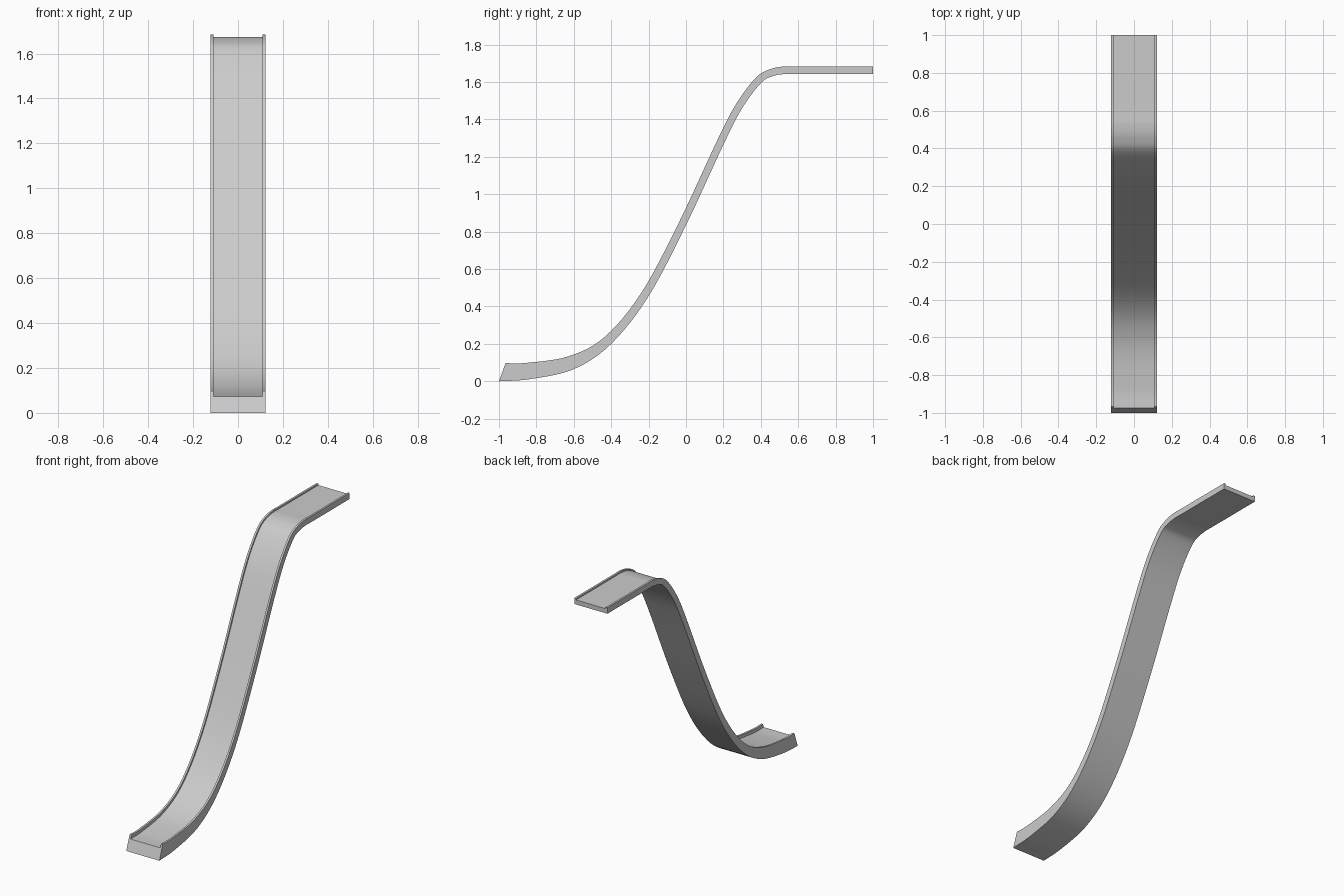
import bpy, bmesh, math
from mathutils import Vector

if "Cube" in bpy.data.objects:
    bpy.data.objects.remove(bpy.data.objects["Cube"])

# Side profile: paired underside / rim points (y, z) along the chute
PAIRS = [
    ((-1.0, 0.0), (-0.965, 0.097)), ((-0.83, 0.012), (-0.86, 0.098)),
    ((-0.6, 0.065), (-0.63, 0.133)), ((-0.4, 0.2), (-0.435, 0.237)),
    ((-0.2, 0.455), (-0.237, 0.476)), ((0.0, 0.835), (-0.036, 0.853)),
    ((0.2, 1.265), (0.164, 1.282)), ((0.3, 1.46), (0.266, 1.48)),
    ((0.4, 1.594), (0.372, 1.622)), ((0.46, 1.63), (0.445, 1.667)),
    ((0.53, 1.643), (0.52, 1.683)), ((0.62, 1.643), (0.62, 1.683)),
    ((1.0, 1.643), (1.0, 1.683)),
]
HALF_W, LIP, BED, STEPS = 0.122, 0.013, 0.75, 6


def smooth_path(pts):
    """Catmull-Rom curve through the points."""
    p = [Vector(q) for q in pts]
    p = [2 * p[0] - p[1]] + p + [2 * p[-1] - p[-2]]
    out = []
    for a, b, c, d in zip(p, p[1:], p[2:], p[3:]):
        for i in range(STEPS):
            t = i / STEPS
            out.append(0.5 * (2 * b + (c - a) * t + (2 * a - 5 * b + 4 * c - d) * t**2
                              + (3 * b - a - 3 * c + d) * t**3))
    return out + [p[-2]]


under = smooth_path([a for a, _ in PAIRS])
rim = smooth_path([b for _, b in PAIRS])

# Channel cross-section: (x, fraction from underside to rim)
inner = HALF_W - LIP
section = [(-HALF_W, 0), (HALF_W, 0), (HALF_W, 1), (inner, 1),
           (inner, BED), (-inner, BED), (-inner, 1), (-HALF_W, 1)]

# Sweep the section along the profile and close both ends
bm = bmesh.new()
rings = []
for u, r in zip(under, rim):
    ring = []
    for x, f in section:
        q = u.lerp(r, f)
        ring.append(bm.verts.new((x, q.x, q.y)))
    rings.append(ring)
n = len(section)
for a, b in zip(rings, rings[1:]):
    for i in range(n):
        j = (i + 1) % n
        bm.faces.new((a[i], a[j], b[j], b[i]))
bm.faces.new(rings[0])
bm.faces.new(rings[-1][::-1])
bmesh.ops.recalc_face_normals(bm, faces=bm.faces)
mesh = bpy.data.meshes.new("slide_chute")
bm.to_mesh(mesh)
bm.free()
slide = bpy.data.objects.new("slide_chute", mesh)
bpy.context.collection.objects.link(slide)

# Smooth along the curve, keep the lip edges sharp
bpy.context.view_layer.objects.active = slide
slide.select_set(True)
bpy.ops.object.shade_smooth_by_angle(angle=math.radians(30))
